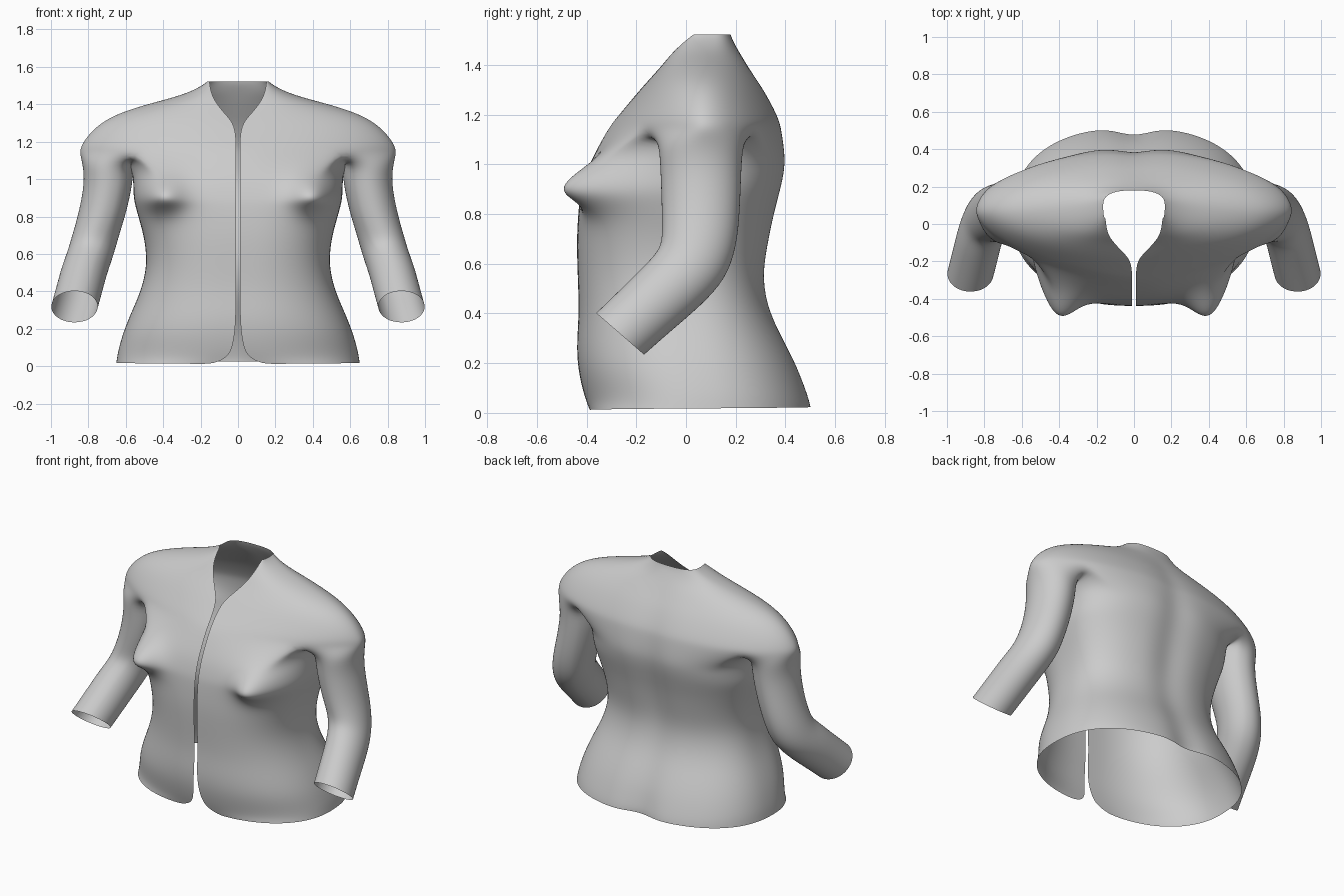
import bpy, bmesh
from math import sin, cos, radians, exp, pi
from mathutils import Vector

N, A, B = 24, 6, 18      # columns per half ring, armhole start / end columns

# z, opening half-gap, half width, front y, back y, widest y, front exponent, back exponent, spine dent
UPPER = [
    (1.522, .152, .165, .03, .18, .10, 2.3, 2.6, 0),
    (1.50, .150, .19, .00, .187, .10, 2.0, 2.5, 0),
    (1.45, .140, .29, -.055, .215, .09, 1.9, 2.0, 0),
    (1.40, .112, .49, -.095, .25, .08, 1.9, 1.9, .005),
    (1.35, .070, .645, -.14, .285, .07, 1.9, 1.9, .01),
    (1.30, .025, .735, -.185, .32, .07, 1.9, 1.9, .015),
    (1.24, .012, .80, -.235, .355, .07, 1.8, 1.9, .02),
    (1.18, .010, .84, -.285, .385, .07, 1.7, 1.9, .025),
    (1.14, .010, .85, -.315, .395, .07, 1.6, 1.9, .025),
]
LOWER = [
    (1.03, .010, .565, -.375, .41, .07, 2.5, 2.4, .03),
    (.97, .010, .560, -.40, .405, .06, 2.7, 2.4, .03),
    (.92, .010, .560, -.415, .395, .05, 2.8, 2.4, .03),
    (.88, .010, .555, -.425, .385, .04, 2.8, 2.4, .03),
    (.84, .010, .545, -.43, .375, .03, 2.8, 2.4, .03),
    (.78, .010, .528, -.435, .36, .02, 2.7, 2.4, .03),
    (.68, .010, .500, -.44, .34, .01, 2.6, 2.4, .03),
    (.54, .010, .485, -.435, .315, 0, 2.5, 2.4, .02),
    (.40, .010, .520, -.43, .345, 0, 2.4, 2.4, .02),
    (.28, .011, .575, -.44, .41, .01, 2.3, 2.4, .025),
    (.18, .016, .615, -.435, .46, .02, 2.3, 2.4, .03),
    (.09, .032, .64, -.415, .495, .03, 2.2, 2.4, .04),
    (.045, .060, .648, -.40, .51, .03, 2.2, 2.4, .045),
    (.012, .130, .652, -.388, .515, .03, 2.2, 2.4, .05),
]
# sleeve rings: centre, half width, half depth, forward tilt in degrees
SLEEVE = [
    ((.695, .06, 1.08), .137, .172, 0),
    ((.692, .06, .98), .130, .165, 0),
    ((.725, .06, .82), .128, .160, 0),
    ((.762, .055, .70), .126, .155, 10),
    ((.790, .03, .60), .126, .148, 25),
    ((.822, -.05, .515), .125, .140, 39),
    ((.848, -.16, .415), .125, .133, 41),
    ((.875, -.265, .318), .125, .130, 41),
]


def half_ring(z, s, w, yf, yb, yc, nf, nb, dent):
    """Half section from the front opening, round the side, to the back centre."""
    pts = []
    for j in range(N + 1):
        a = pi * j / N
        front = j <= N // 2
        e = 2 / (nf if front else nb)
        sx, cy = max(sin(a), 0) ** e, abs(cos(a)) ** e
        zz = z
        if front:
            x, y = s + (w - s) * sx, yc + (yf - yc) * cy
            up = .12 if z > .9 else .065
            y -= .165 * exp(-((x - .41) / .115) ** 2 - ((z - .9) / up) ** 2)
        else:
            x, y = w * sx, yc + (yb - yc) * cy
            y -= dent * exp(-(x / .09) ** 2)
        if z < .03:
            zz += .012 * j / N
        pts.append(Vector((0 if j == N else x, y, zz)))
    return pts


bm = bmesh.new()


def add(pts):
    return [bm.verts.new(p) for p in pts]


def bridge(r0, r1, closed=False):
    n = len(r0)
    for i in range(n if closed else n - 1):
        k = (i + 1) % n
        bm.faces.new((r0[i], r0[k], r1[k], r1[i]))


# shoulders and chest down to the armholes
rows = [add(half_ring(*r)) for r in UPPER]
for r0, r1 in zip(rows, rows[1:]):
    bridge(r0, r1)
split = rows[-1]

# underarm line joining front and back of the armhole
p, q = split[A].co, split[B].co
under = []
for j in range(A + 1, B):
    t = (j - A) / (B - A)
    under.append(p.lerp(q, t) + Vector((.012 * sin(pi * t), 0, -.07 * sin(pi * t))))
under = add(under)

# body below the armholes
body = [split[:A + 1] + under + split[B:]] + [add(half_ring(*r)) for r in LOWER]
for r0, r1 in zip(body, body[1:]):
    bridge(r0, r1)

# sleeve
prev = split[A:B + 1] + under[::-1]
angles = [-115 + 230 * i / 12 for i in range(13)] + [115 + 130 * k / 12 for k in range(1, 12)]
for c, rx, ry, tilt in SLEEVE:
    v = Vector((0, cos(radians(tilt)), -sin(radians(tilt))))
    ring = add([Vector(c) + Vector((rx * cos(radians(a)), 0, 0)) + v * ry * sin(radians(a))
                for a in angles])
    bridge(prev, ring, True)
    prev = ring

bmesh.ops.recalc_face_normals(bm, faces=bm.faces)
mesh = bpy.data.meshes.new("jacket")
bm.to_mesh(mesh)
bm.free()
jacket = bpy.data.objects.new("jacket", mesh)
bpy.context.collection.objects.link(jacket)
for f in mesh.polygons:
    f.use_smooth = True

# mirrored half and smooth surface
m = jacket.modifiers.new("mirror", 'MIRROR')
m.merge_threshold = .001
s = jacket.modifiers.new("smooth", 'SUBSURF')
s.levels = s.render_levels = 2
